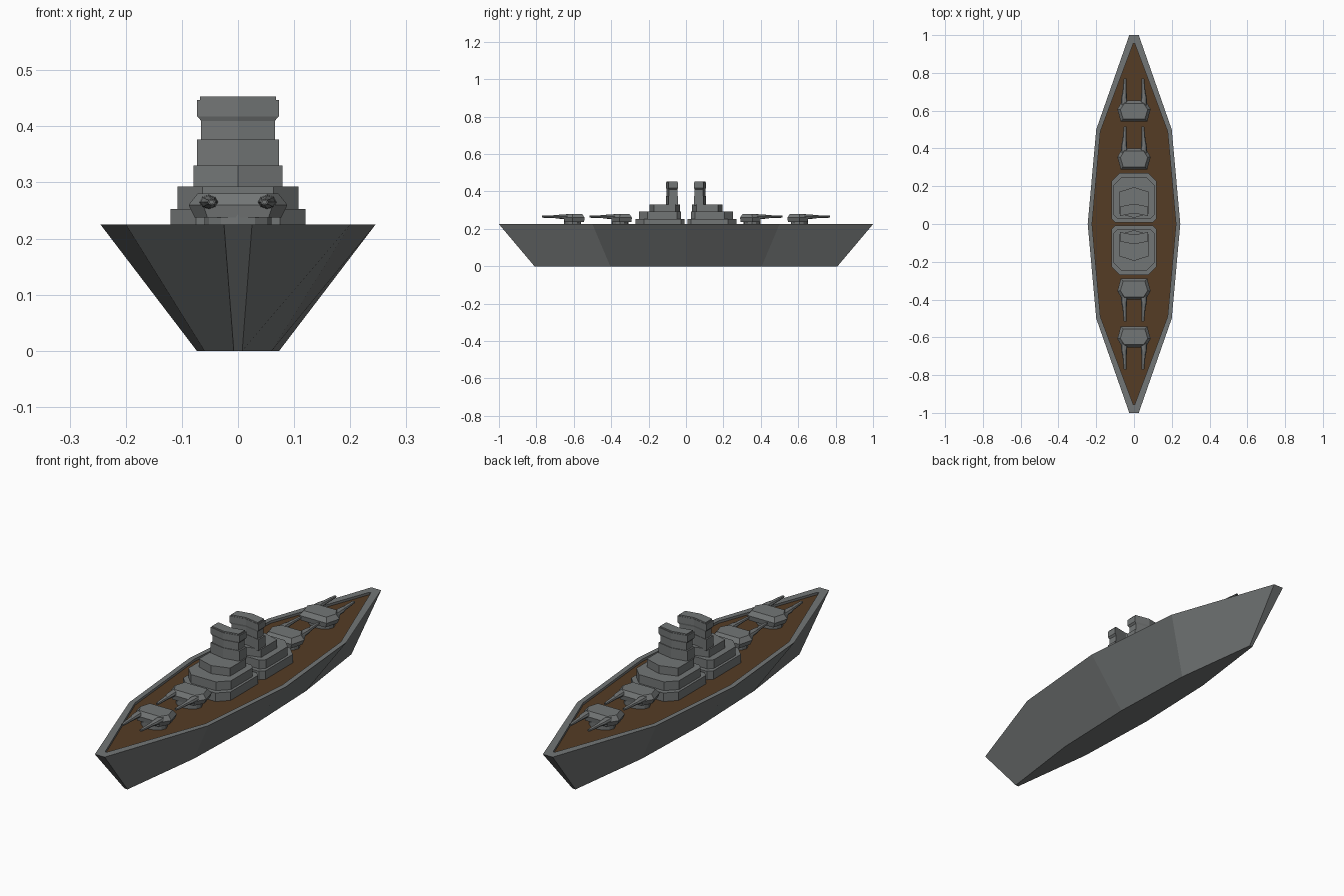
import bpy, bmesh, math

if "Cube" in bpy.data.objects:
    bpy.data.objects.remove(bpy.data.objects["Cube"])


def material(name, rgb):
    m = bpy.data.materials.new(name)
    m.diffuse_color = (*rgb, 1)
    m.use_nodes = True
    m.node_tree.nodes["Principled BSDF"].inputs["Base Color"].default_value = m.diffuse_color
    return m


brown = material("deck_wood", (0.09, 0.045, 0.018))
grey = material("hull_grey", (0.17, 0.18, 0.18))


def loft(name, rings, mat=grey):
    """Skin a stack of equal-length point rings and cap both ends."""
    bm = bmesh.new()
    vs = [[bm.verts.new(p) for p in r] for r in rings]
    n = len(vs[0])
    for a, b in zip(vs, vs[1:]):
        for i in range(n):
            j = (i + 1) % n
            bm.faces.new((a[i], a[j], b[j], b[i]))
    bm.faces.new(vs[0])
    bm.faces.new(vs[-1])
    bmesh.ops.recalc_face_normals(bm, faces=bm.faces)
    me = bpy.data.meshes.new(name)
    bm.to_mesh(me)
    bm.free()
    ob = bpy.data.objects.new(name, me)
    bpy.context.collection.objects.link(ob)
    me.materials.append(mat)
    return ob


def mirrored(pts):
    """Close a right-hand half outline across x = 0."""
    return pts + [(-x, y) for x, y in reversed(pts) if x > 0]


def at(pts, z, sx=1, sy=1):
    return [(x * sx, y * sy, z) for x, y in pts]


# Hull with raised rim around a recessed deck
rail = mirrored([(.025, -1), (.2, -.5), (.245, 0), (.2, .5), (.025, 1)])
inner = mirrored([(.004, -.955), (.178, -.49), (.222, 0), (.178, .49), (.004, .955)])
loft("hull", [at(rail, 0, .3, .81), at(rail, .225), at(inner, .225), at(inner, .212)])
loft("deck", [at(inner, .205), at(inner, .214)], brown)


def placed(name, rings, y, s):
    return loft(name, [[(x * s, y + py * s, z) for x, py, z in r] for r in rings])


def turret(name, y, s):
    # Round mount, faceted gunhouse, two tapered barrels
    circle = [(.06 * math.cos(i * math.pi / 6), .008 + .045 * math.sin(i * math.pi / 6)) for i in range(12)]
    placed(name + "_mount", [at(circle, .21), at(circle, .245)], y, s)
    house = mirrored([(.07, -.056), (.088, .01), (.062, .055)])
    placed(name + "_gunhouse", [at(house, .238, .88, .95), at(house, .26),
                                at(house, .28, .82, .75)], y, s)
    for side in (-1, 1):
        rings = []
        for py, px, r in ((.02, .052, .018), (.075, .052, .015), (.1, .05, .011),
                          (.172, .047, .007), (.172, .047, .004), (.165, .047, .004)):
            rings.append([(side * px + r * math.cos(i * math.pi / 4), py,
                           .265 + .75 * r * math.sin(i * math.pi / 4)) for i in range(8)])
        placed(name + "_barrel", rings, y, s)


def superstructure(name, s):
    # Chamfered deckhouse tiers
    for tier, x, y0, y1, c, z0, z1 in (("lower", .12, .008, .27, .045, .21, .253),
                                       ("middle", .108, .028, .25, .045, .25, .293)):
        o = mirrored([(x - .02, y0), (x, y0 + .02), (x, y1 - c), (x - c, y1)])
        placed(f"{name}_{tier}_tier", [at(o, z0), at(o, z1)], 0, s)
    o = mirrored([(0, .033), (.079, .055), (.079, .17), (0, .195)])
    placed(name + "_upper_tier", [at(o, .29), at(o, .33)], 0, s)
    # Chevron tower with a waist and an overhanging bridge
    o = mirrored([(0, -.018), (.073, -.032), (.073, .018), (0, .032)])
    rings = [at(o, z, k, k) for z, k in ((.325, 1), (.377, 1), (.377, .9), (.41, .9),
                                         (.418, 1), (.447, 1), (.447, .93), (.453, .93))]
    placed(name + "_tower", rings, .075 * s, s)


for s, tag in ((-1, "fore"), (1, "aft")):
    superstructure(tag, s)
    turret(tag + "_inner_turret", .345 * s, s)
    turret(tag + "_outer_turret", .598 * s, s)
